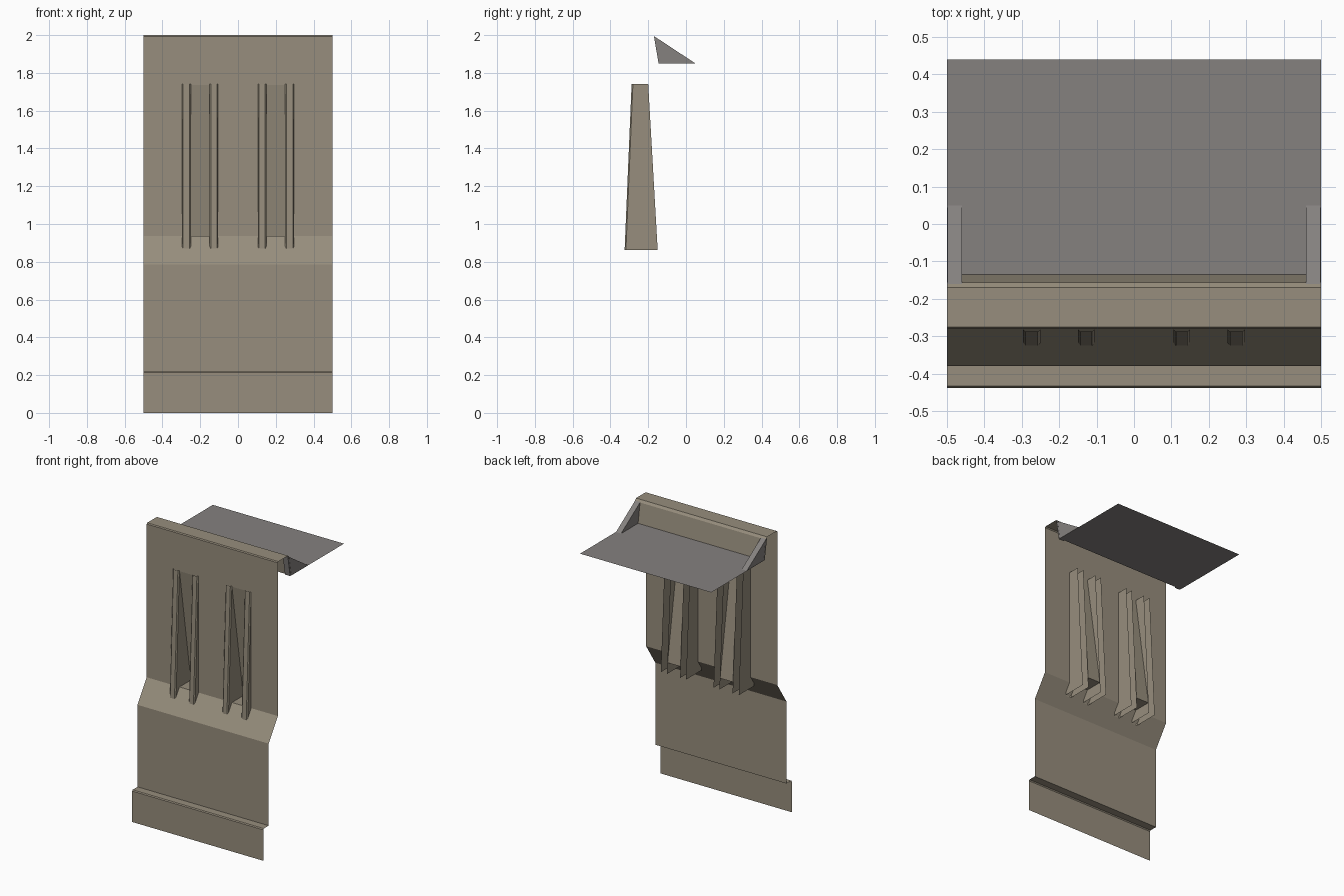
import bpy, bmesh

if "Cube" in bpy.data.objects:
    bpy.data.objects.remove(bpy.data.objects["Cube"])


def material(name, rgb):
    m = bpy.data.materials.new(name)
    m.diffuse_color = (*rgb, 1)
    m.use_nodes = True
    m.node_tree.nodes["Principled BSDF"].inputs["Base Color"].default_value = m.diffuse_color
    return m


BEIGE = material("beige_panel", (0.31, 0.27, 0.205))
GREY = material("grey_shelf", (0.235, 0.22, 0.212))


def make(name, mat, grids):
    """Each grid is a list of equal-length rows of points; skip is a set of (row, col) holes."""
    bm = bmesh.new()
    for rows, skip in grids:
        vs = [[bm.verts.new(p) for p in row] for row in rows]
        for r in range(len(vs) - 1):
            for c in range(len(vs[0]) - 1):
                if (r, c) not in skip:
                    bm.faces.new((vs[r][c], vs[r][c + 1], vs[r + 1][c + 1], vs[r + 1][c]))
    loose = [v for v in bm.verts if not v.link_faces]
    bmesh.ops.delete(bm, geom=loose, context='VERTS')
    me = bpy.data.meshes.new(name)
    bm.to_mesh(me)
    bm.free()
    me.materials.append(mat)
    ob = bpy.data.objects.new(name, me)
    bpy.context.collection.objects.link(ob)
    return ob


def mirror(ob):
    ob.modifiers.new("mirror", 'MIRROR').use_mirror_merge = False


def sheet(profile, xs, skip=()):
    return [[(x, y, z) for x in xs] for y, z in profile], set(skip)


# Folded wall sheet, with two vent openings left out of the upper wall
wall = [(-0.438, 0), (-0.438, 0.213), (-0.433, 0.22), (-0.38, 0.22), (-0.38, 0.785),
        (-0.28, 0.937), (-0.28, 1.735), (-0.28, 1.993), (-0.275, 2.0),
        (-0.17, 2.0), (-0.157, 1.985), (-0.135, 1.85)]
make("wall_panel", BEIGE,
     [sheet(wall, [-0.5, -0.25, -0.15, 0.15, 0.25, 0.5], {(5, 1), (5, 3)})])

# Flat shelf behind the wall top
make("shelf", GREY, [sheet([(-0.135, 1.85), (0.44, 1.85)], [-0.5, 0.5])])

# Sloping vent recesses behind the openings
recess = [(-0.28, 0.937), (-0.157, 0.937), (-0.28, 1.735)]
mirror(make("vent_recess", BEIGE, [sheet(recess, [0.15, 0.25])]))

# Tapered vent bars: chamfered front and two sides, open at the back
def bar(x0, x1, c=0.007):
    def ring(yf, yb, z):
        return [(x0, yb, z), (x0, yf + c, z), (x0 + c, yf, z),
                (x1 - c, yf, z), (x1, yf + c, z), (x1, yb, z)]
    return [ring(-0.325, -0.15, 0.862), ring(-0.288, -0.2, 1.74)], set()

mirror(make("vent_bars", BEIGE, [bar(0.105, 0.15), bar(0.25, 0.297)]))

# Triangular end brackets joining the wall top to the shelf
bm = bmesh.new()
tri = [(-0.17, 1.995), (-0.145, 1.85), (0.05, 1.85)]
face = bm.faces.new([bm.verts.new((0.46, y, z)) for y, z in tri])
ext = bmesh.ops.extrude_face_region(bm, geom=[face], use_keep_orig=True)
bmesh.ops.translate(bm, vec=(0.039, 0, 0),
                    verts=[g for g in ext["geom"] if isinstance(g, bmesh.types.BMVert)])
bmesh.ops.recalc_face_normals(bm, faces=bm.faces)
me = bpy.data.meshes.new("end_brackets")
bm.to_mesh(me)
bm.free()
me.materials.append(GREY)
ob = bpy.data.objects.new("end_brackets", me)
bpy.context.collection.objects.link(ob)
mirror(ob)
